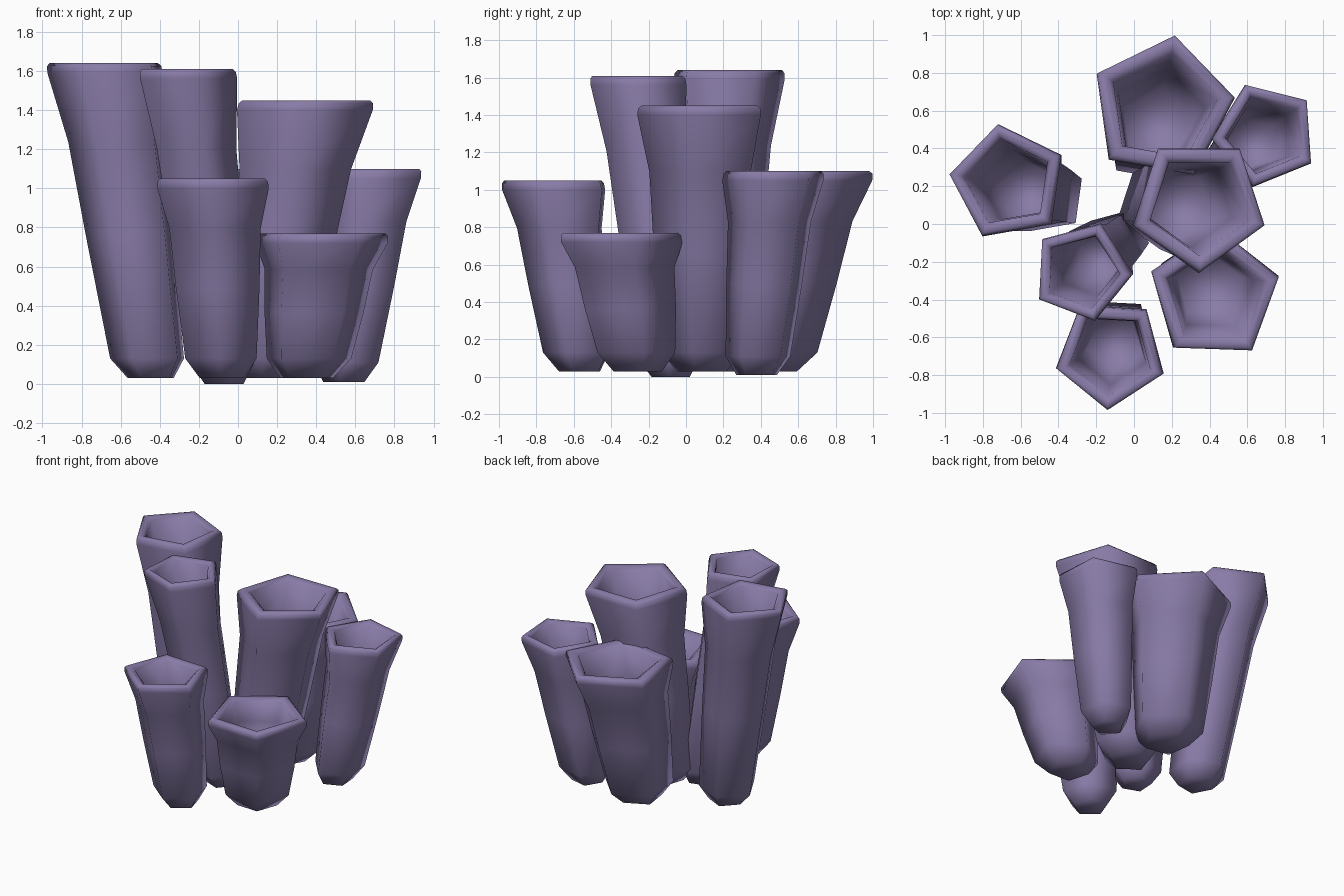
import bpy
import bmesh
from math import cos, sin, radians
from mathutils import Vector

cube = bpy.data.objects.get("Cube")
if cube:
    bpy.data.objects.remove(cube, do_unlink=True)

# Single sponge colour
purple = bpy.data.materials.new("dusty_purple")
colour = (0.25, 0.2, 0.39, 1)
purple.use_nodes = True
purple.diffuse_color = colour
bsdf = purple.node_tree.nodes["Principled BSDF"]
bsdf.inputs["Base Color"].default_value = colour
bsdf.inputs["Roughness"].default_value = 0.9

# Tube profile: (fraction of height, drop below that level, fraction of rim radius)
OUTER = [(0, 0, 0.4), (0, -0.1, 0.64), (0.45, 0, 0.75), (0.75, 0, 0.82),
         (1, 0.05, 1), (1, 0.015, 0.99), (1, 0, 0.94)]
INNER = [(1, 0, 0.84), (1, 0.02, 0.75), (0.78, 0, 0.63), (0.5, 0, 0.5)]
SIDES = 5


def tube(name, base, top, radius, turn):
    """Leaning, flared five-sided tube with a rolled lip and a hollow mouth."""
    base, top = Vector(base), Vector(top)
    bm = bmesh.new()
    rings = []
    for level, drop, scale in OUTER + INNER:
        z = base.z + level * (top.z - base.z) - drop
        centre = base.lerp(top, (z - base.z) / (top.z - base.z))
        ring = []
        for i in range(SIDES):
            a = radians(turn + i * 360 / SIDES)
            offset = Vector((cos(a), sin(a), 0)) * radius * scale
            ring.append(bm.verts.new(centre + offset))
        rings.append(ring)
    for low, high in zip(rings, rings[1:]):
        for i in range(SIDES):
            j = (i + 1) % SIDES
            bm.faces.new((low[i], low[j], high[j], high[i]))
    bm.faces.new(rings[0][::-1])
    bm.faces.new(rings[-1])
    for face in bm.faces:
        face.smooth = True
    mesh = bpy.data.meshes.new(name)
    bm.to_mesh(mesh)
    bm.free()
    mesh.materials.append(purple)
    obj = bpy.data.objects.new(name, mesh)
    bpy.context.collection.objects.link(obj)
    return obj


# Cluster of tubes
tube("tall_right_tube", (-0.44, 0.14, 0.03), (-0.67, 0.22, 1.64), 0.315, 28)
tube("tall_front_tube", (-0.08, -0.08, 0), (-0.28, -0.255, 1.61), 0.27, 69)
tube("centre_tube", (0.12, 0.1, 0.03), (0.35, 0.105, 1.45), 0.365, 54)
tube("back_tube", (0.08, 0.44, 0.03), (0.15, 0.62, 1.1), 0.39, 8)
tube("left_tube", (0.55, 0.38, 0.01), (0.7, 0.475, 1.1), 0.285, 40)
tube("short_front_tube", (0.35, -0.27, 0.03), (0.43, -0.38, 0.77), 0.355, 16)
tube("front_tube", (-0.08, -0.56, 0.03), (-0.125, -0.69, 1.05), 0.3, 51)
